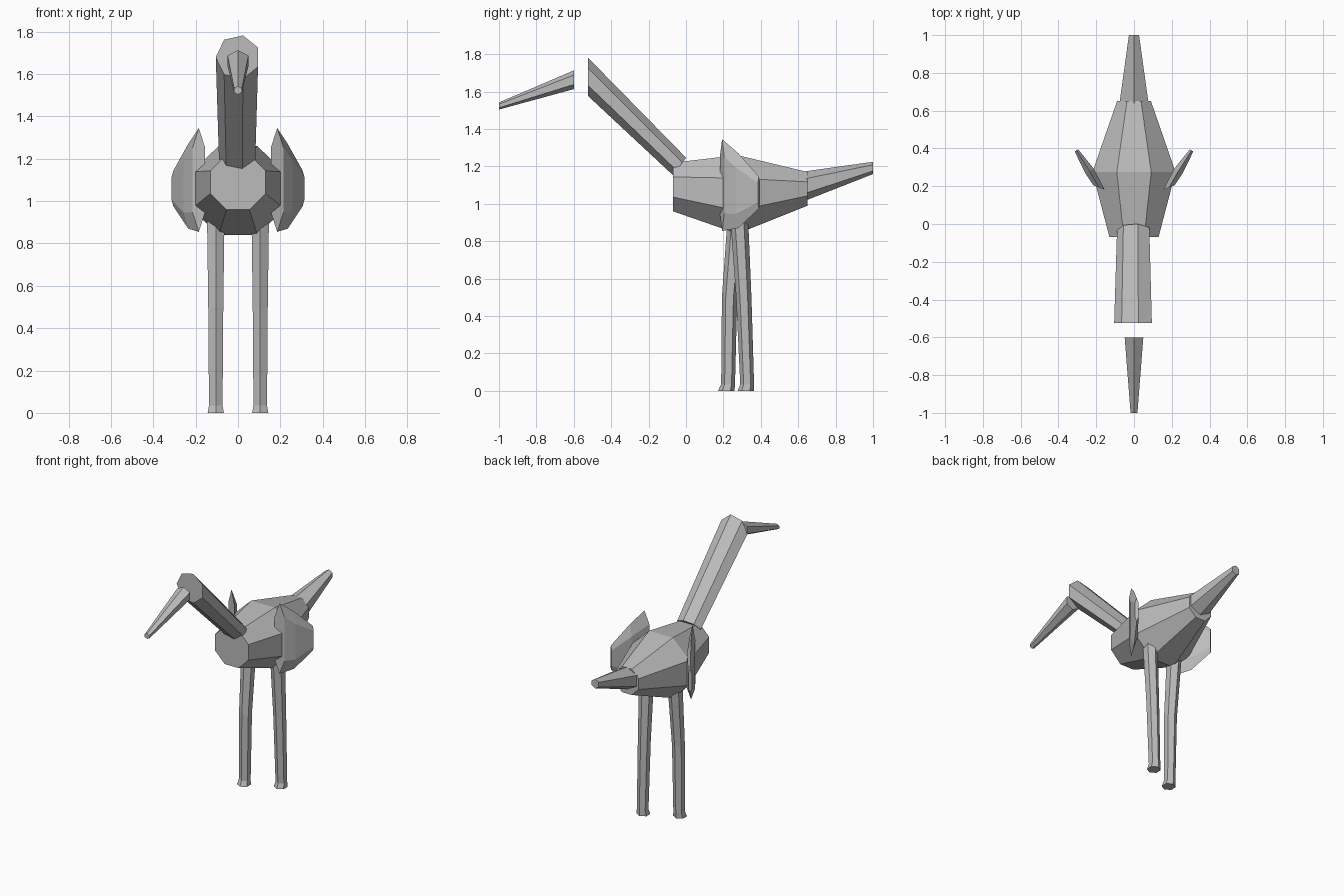
import bpy, bmesh
from math import cos, sin, pi
from mathutils import Vector

cube = bpy.data.objects.get("Cube")
if cube:
    bpy.data.objects.remove(cube, do_unlink=True)

grey = bpy.data.materials.new("plain grey")
grey.use_nodes = True
color = (0.5, 0.5, 0.5, 1)
grey.diffuse_color = color
grey.node_tree.nodes["Principled BSDF"].inputs["Base Color"].default_value = color


def ring(center, u, v, sides, phase=0.0):
    """Polygon around center, spanned by the half-axes u and v."""
    c, u, v = Vector(center), Vector(u), Vector(v)
    angles = [phase + 2 * pi * i / sides for i in range(sides)]
    return [c + u * cos(a) + v * sin(a) for a in angles]


def upright(y, z, rx, rz, sides, phase=0.0):
    """Polygon standing across the y axis."""
    return ring((0, y, z), (rx, 0, 0), (0, 0, rz), sides, phase)


def loft(name, rings):
    """Closed, flat-shaded skin through equal-sided rings."""
    bm = bmesh.new()
    rows = [[bm.verts.new(p) for p in r] for r in rings]
    n = len(rows[0])
    for a, b in zip(rows, rows[1:]):
        for i in range(n):
            j = (i + 1) % n
            bm.faces.new((a[i], a[j], b[j], b[i]))
    bm.faces.new(rows[0])
    bm.faces.new(rows[-1])
    bmesh.ops.recalc_face_normals(bm, faces=bm.faces)
    mesh = bpy.data.meshes.new(name)
    bm.to_mesh(mesh)
    bm.free()
    mesh.materials.append(grey)
    obj = bpy.data.objects.new(name, mesh)
    bpy.context.collection.objects.link(obj)
    return obj


# Body: octagonal barrel, widest in the middle
flat = 1 / cos(pi / 8)
loft("body", [upright(y, z, rx * flat, rz * flat, 8, pi / 8) for y, z, rx, rz in
              ((-0.07, 1.09, 0.13, 0.13), (0.275, 1.05, 0.22, 0.21), (0.65, 1.08, 0.09, 0.09))])

# Tail and beak: tapered hexagons
loft("tail", [upright(0.6, 1.085, 0.095, 0.083, 6, pi / 2),
              upright(1.0, 1.192, 0.031, 0.033, 6, pi / 2)])
loft("beak", [upright(-0.6, 1.663, 0.057, 0.05, 6, pi / 2),
              upright(-1.0, 1.523, 0.021, 0.019, 6, pi / 2)])

# Neck: seven-sided tube, cut upright at the head end
loft("neck", [ring((0, -0.035, 1.2), (0.09, 0, 0), (0, 0.037, 0.047), 7, pi),
              upright(-0.525, 1.68, 0.105, 0.105, 7, pi)])

# Legs: hexagonal, one set back, with slightly flared feet
for name, x, path in (
        ("right_leg", -0.105, ((0.215, 0), (0.225, 0.035), (0.233, 0.5), (0.272, 0.95))),
        ("left_leg", 0.105, ((0.32, 0), (0.327, 0.035), (0.309, 0.5), (0.283, 0.95)))):
    radii = (0.044, 0.037, 0.041, 0.048)
    loft(name, [ring((x, y, z), (r, 0, 0), (0, r, 0), 6, pi / 2)
                for (y, z), r in zip(path, radii)])


# Wings: thin lens sections sweeping out and back
def lens(center, half_height, across):
    c, t = Vector(center), Vector(across)
    h = Vector((0, 0, half_height))
    return [c + h, c + t + h * 0.62, c + t - h * 0.62,
            c - h, c - t - h * 0.62, c - t + h * 0.62]


for name, side in (("left_wing", 1), ("right_wing", -1)):
    sections = [lens((0.185, 0.193, 1.1), 0.245, (0.03, 0.012, 0)),
                lens((0.235, 0.28, 1.07), 0.2, (0.022, -0.013, 0)),
                lens((0.305, 0.39, 1.06), 0.085, (0.009, -0.006, 0))]
    loft(name, [[Vector((p.x * side, p.y, p.z)) for p in s] for s in sections])
